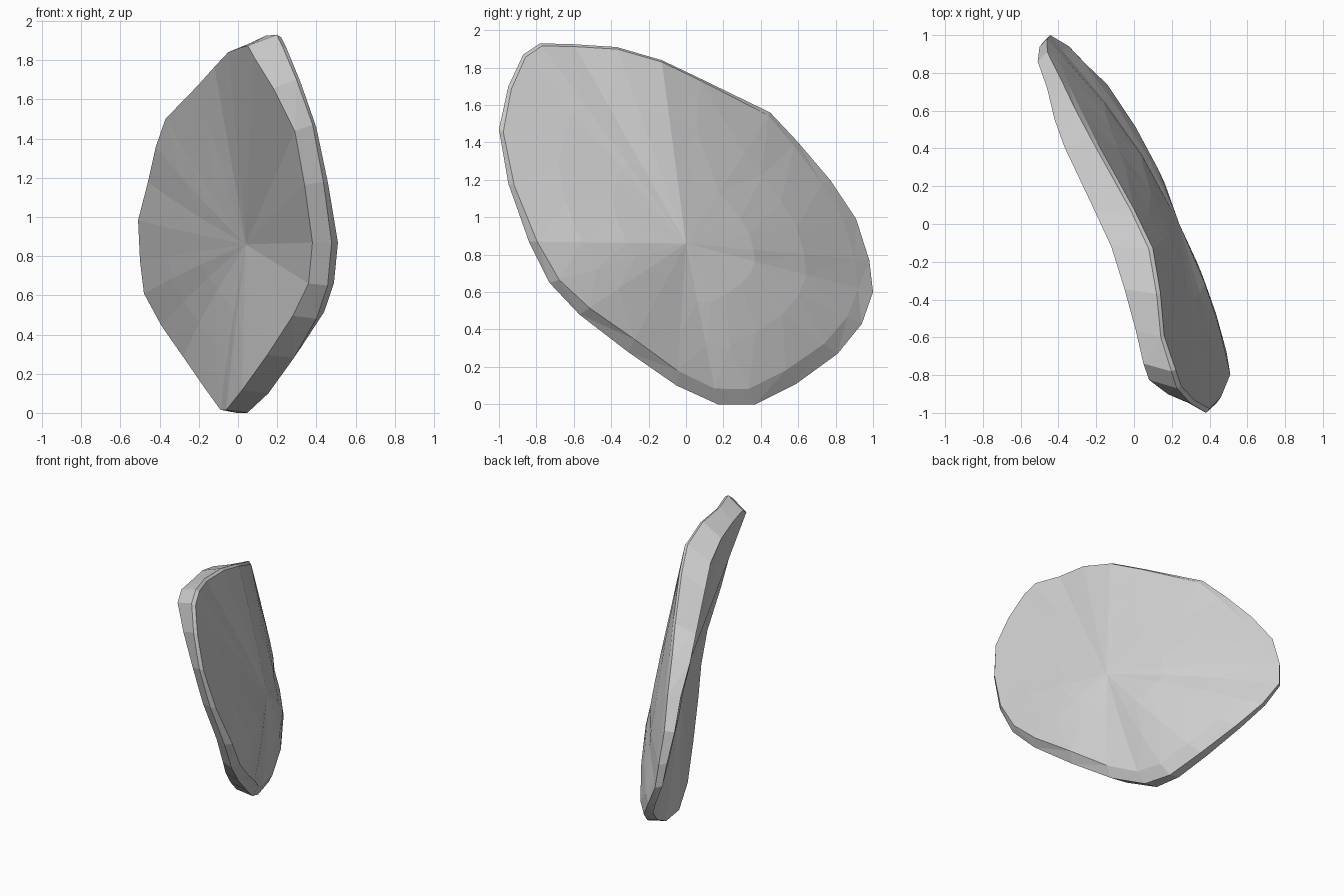
import bpy, bmesh, math

if "Cube" in bpy.data.objects:
    bpy.data.objects.remove(bpy.data.objects["Cube"])

stone = bpy.data.materials.new("stone grey")
stone.diffuse_color = (0.62, 0.62, 0.62, 1)
stone.use_nodes = True
stone.node_tree.nodes["Principled BSDF"].inputs["Base Color"].default_value = stone.diffuse_color

# Rim stations: y, z, x of the left edge, x of the right edge
RIM = [
    (-0.78, 1.93, 0.05, 0.22), (-0.60, 1.925, 0.01, 0.16), (-0.37, 1.91, -0.05, 0.14),
    (-0.13, 1.84, -0.12, 0.10), (0.08, 1.74, -0.21, 0.00), (0.45, 1.56, -0.37, -0.20),
    (0.60, 1.40, -0.42, -0.27), (0.77, 1.20, -0.46, -0.34), (0.91, 0.99, -0.51, -0.39),
    (0.98, 0.77, -0.50, -0.39), (1.00, 0.60, -0.48, -0.38), (0.94, 0.43, -0.39, -0.27),
    (0.81, 0.27, -0.28, -0.14), (0.59, 0.11, -0.17, -0.02), (0.37, 0.00, -0.09, 0.05),
    (0.17, 0.00, -0.06, 0.10), (-0.05, 0.10, 0.02, 0.20), (-0.31, 0.28, 0.15, 0.33),
    (-0.57, 0.48, 0.28, 0.44), (-0.73, 0.65, 0.36, 0.49), (-0.84, 0.87, 0.38, 0.51),
    (-0.95, 1.18, 0.34, 0.46), (-1.00, 1.47, 0.29, 0.40), (-0.95, 1.70, 0.18, 0.32),
    (-0.87, 1.87, 0.08, 0.25),
]
CY, CZ = 0.0, 0.86                 # hub of both broad faces
HUB_LEFT, HUB_RIGHT = 0.04, 0.24

bm = bmesh.new()


def inset(y, z, amount):
    """Move a rim point toward the hub."""
    k = 1 - amount / math.hypot(y - CY, z - CZ)
    return CY + (y - CY) * k, CZ + (z - CZ) * k


def left_bulge(back, up):
    return -0.02 * max(0, back)


def right_bulge(back, up):
    return 0.03 + 0.03 * max(0, back) - 0.025 * abs(up)


def face_ring(edge, hub, t, bulge):
    """Ring between hub and edge, pushed out along x."""
    ring = []
    for v in edge:
        dy, dz = v.co.y - CY, v.co.z - CZ
        d = math.hypot(dy, dz)
        push = bulge(dy / d, dz / d) * 4 * t * (1 - t)
        ring.append(bm.verts.new((hub + (v.co.x - hub) * t + push, CY + dy * t, CZ + dz * t)))
    return ring


def bridge(a, b):
    n = len(a)
    for i in range(n):
        j = (i + 1) % n
        bm.faces.new((a[i], a[j], b[j], b[i]))


# Bevelled rim: left edge, outermost line, right edge
left, middle, right = [], [], []
for y, z, xl, xr in RIM:
    d = math.hypot(y - CY, z - CZ)
    back, up = (y - CY) / d, (z - CZ) / d
    low_back = max(0, back) * (1 - max(0, up))
    ly, lz = inset(y, z, 0.045 + 0.03 * up)
    ry, rz = inset(y, z, 0.045 - 0.035 * up + 0.03 * low_back)
    blend = 0.75 + 0.15 * max(0, up) - 0.4 * low_back
    left.append(bm.verts.new((xl, ly, lz)))
    middle.append(bm.verts.new((xl + (xr - xl) * blend, y, z)))
    right.append(bm.verts.new((xr, ry, rz)))
bridge(left, middle)
bridge(middle, right)

# Dished left face and domed right face
for edge, hub, bulge in ((left, HUB_LEFT, left_bulge), (right, HUB_RIGHT, right_bulge)):
    outer = face_ring(edge, hub, 0.7, bulge)
    inner = face_ring(edge, hub, 0.4, bulge)
    bridge(edge, outer)
    bridge(outer, inner)
    tip = bm.verts.new((hub, CY, CZ))
    for i in range(len(inner)):
        bm.faces.new((inner[i], inner[(i + 1) % len(inner)], tip))

bmesh.ops.triangulate(bm, faces=bm.faces[:])
bmesh.ops.recalc_face_normals(bm, faces=bm.faces[:])
mesh = bpy.data.meshes.new("stone_slab")
bm.to_mesh(mesh)
bm.free()
mesh.materials.append(stone)
slab = bpy.data.objects.new("stone_slab", mesh)
bpy.context.collection.objects.link(slab)
